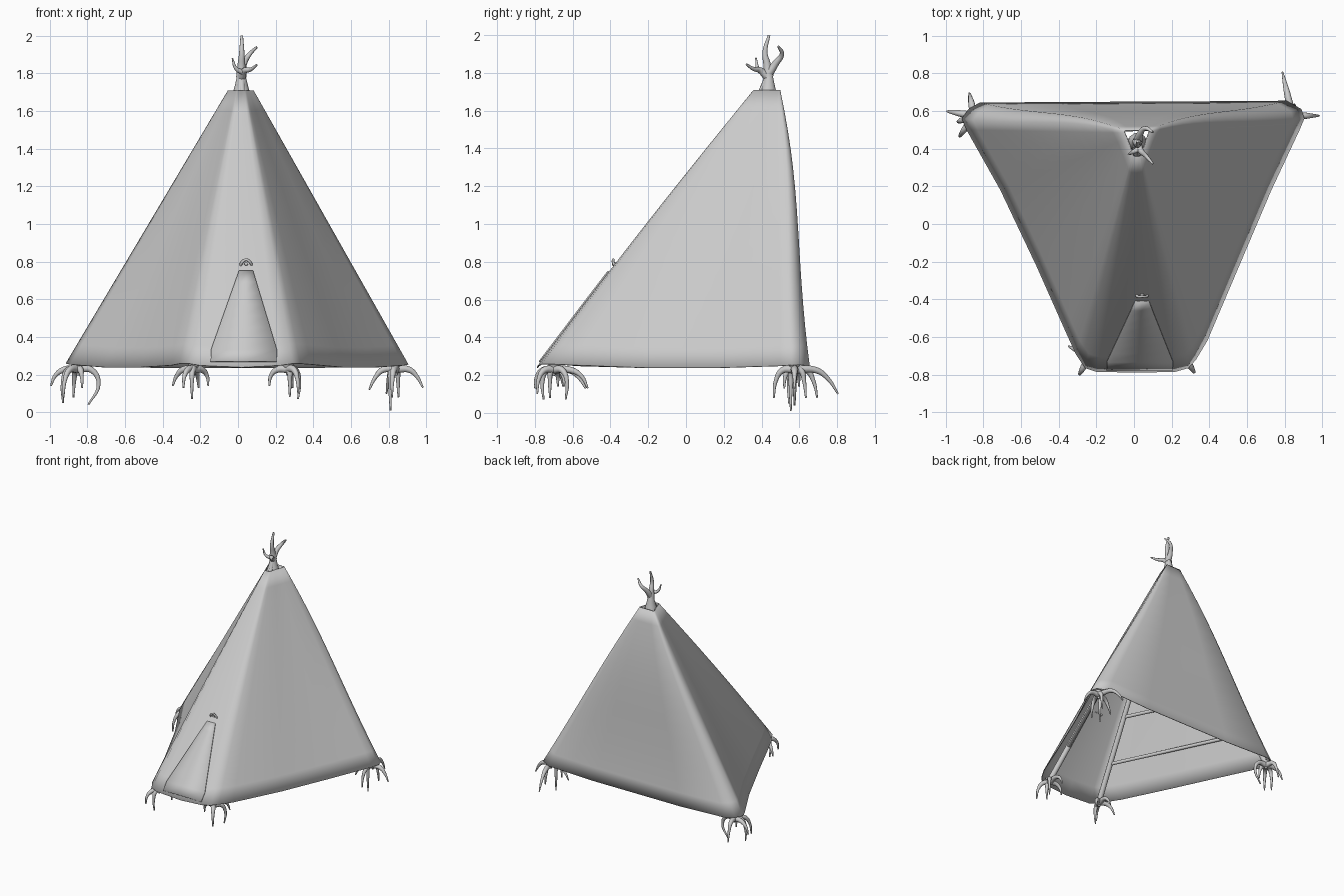
import bpy, bmesh, math
from mathutils import Vector

cube = bpy.data.objects.get("Cube")
if cube:
    bpy.data.objects.remove(cube)

grey = bpy.data.materials.new("plain_grey")
grey.use_nodes = True
colour = (0.6, 0.6, 0.6, 1)
grey.diffuse_color = colour
grey.node_tree.nodes["Principled BSDF"].inputs["Base Color"].default_value = colour

HEM_Z, TOP_Z = 0.25, 1.71


def finish(obj, angle=60):
    obj.data.materials.append(grey)
    bpy.ops.object.select_all(action='DESELECT')
    obj.select_set(True)
    bpy.context.view_layer.objects.active = obj
    if obj.type == 'CURVE':
        bpy.ops.object.convert(target='MESH')
        obj = bpy.context.object
    bpy.ops.object.shade_smooth_by_angle(angle=math.radians(angle))
    return obj


def mesh_object(name, bm, thickness=0, offset=-1):
    bmesh.ops.recalc_face_normals(bm, faces=bm.faces[:])
    mesh = bpy.data.meshes.new(name)
    bm.to_mesh(mesh)
    bm.free()
    obj = bpy.data.objects.new(name, mesh)
    bpy.context.collection.objects.link(obj)
    if thickness:
        mod = obj.modifiers.new("thickness", 'SOLIDIFY')
        mod.thickness, mod.offset = thickness, offset
    return finish(obj)


def tubes(name, paths, tip=0.25):
    """Smooth tapered tubes: each path is (radius, points)."""
    curve = bpy.data.curves.new(name, 'CURVE')
    curve.dimensions = '3D'
    curve.bevel_depth = 1
    curve.bevel_resolution = 3
    curve.resolution_u = 5
    curve.use_fill_caps = True
    for radius, points in paths:
        spline = curve.splines.new('BEZIER')
        spline.bezier_points.add(len(points) - 1)
        for i, (bp, co) in enumerate(zip(spline.bezier_points, points)):
            bp.co = co
            bp.handle_left_type = bp.handle_right_type = 'AUTO'
            t = i / (len(points) - 1)
            bp.radius = radius * (1 - t * (1 - tip))
    obj = bpy.data.objects.new(name, curve)
    bpy.context.collection.objects.link(obj)
    return finish(obj)


# Canvas: rounded hem outline lofted up to a small smoke hole
hem = [(-0.2, -0.785, .25), (0.02, -0.79, .24), (0.22, -0.785, .25), (0.29, -0.765, .26),
       (0.33, -0.72, .26), (0.39, -0.62, .255), (0.56, -0.22, .24), (0.73, 0.18, .24),
       (0.88, 0.5, .25), (0.905, 0.56, .255), (0.89, 0.61, .255), (0.81, 0.655, .25),
       (0.4, 0.652, .235), (0, 0.65, .235), (-0.4, 0.648, .235), (-0.82, 0.645, .25),
       (-0.88, 0.61, .255), (-0.915, 0.56, .26), (-0.89, 0.5, .255), (-0.71, 0.18, .24),
       (-0.52, -0.22, .24), (-0.36, -0.58, .25), (-0.31, -0.69, .26), (-0.26, -0.765, .26)]


def canvas_point(p, t):
    x, y, z = p
    top = Vector((0.015 + x * 0.075, 0.435 + y * 0.098, TOP_Z))
    q = Vector(p).lerp(top, t)
    swell = math.sin(math.pi * t)
    if y > 0.5:
        q.y += 0.028 * math.sin(math.pi * t ** 1.6) - 0.016 * swell * (1 - t)
    else:
        q.y -= 0.018 * swell * max(0, -y)
    return q


bm = bmesh.new()
LEVELS = 14
rings = [[bm.verts.new(canvas_point(p, k / LEVELS)) for p in hem] for k in range(LEVELS + 1)]
for low, high in zip(rings, rings[1:]):
    for i in range(len(hem)):
        j = (i + 1) % len(hem)
        bm.faces.new((low[i], low[j], high[j], high[i]))
mesh_object("canvas", bm, 0.006)

# Door flap: thin plate following the front panel
bm = bmesh.new()
rows = []
for k in range(9):
    z = 0.27 + k * 0.06
    t = (z - HEM_Z) / (TOP_Z - HEM_Z)
    y = canvas_point((0.02, -0.79, HEM_Z), t).y - 0.002
    s = k / 8
    trim = 0.02 if k == 0 else 0
    left, right = -0.165 + 0.17 * s + trim, 0.225 - 0.145 * s - trim
    rows.append([bm.verts.new((x, y, z)) for x in (left, (left + right) / 2, right)])
for a, b in zip(rows, rows[1:]):
    for i in range(2):
        bm.faces.new((a[i], a[i + 1], b[i + 1], b[i]))
mesh_object("door_flap", bm, 0.008, 0)

# Door toggle: small loop with a bead
tubes("door_toggle", [(0.008, [(0.012, -0.37, 0.77), (0.02, -0.385, 0.795), (0.043, -0.385, 0.81),
                               (0.066, -0.385, 0.795), (0.074, -0.37, 0.77)]),
                      (0.012, [(0.043, -0.36, 0.785), (0.043, -0.39, 0.79)])], 0.8)

# Inner frame: corner poles meeting at the top, with side rails
apex = Vector((0.015, 0.43, 1.74))
feet = {"front_right": Vector((-0.235, -0.7, 0.24)), "front_left": Vector((0.265, -0.7, 0.24)),
        "back_right": Vector((-0.85, 0.575, 0.24)), "back_left": Vector((0.84, 0.575, 0.24))}
for name, foot in feet.items():
    tubes(name + "_pole", [(0.022, [foot, foot.lerp(apex, 0.5), apex])], 0.7)
for side in ("right", "left"):
    for i, t in enumerate((0.16, 0.36)):
        ends = [feet[end + side].lerp(apex, t) for end in ("front_", "back_")]
        tubes(f"{side}_rail_{i + 1}", [(0.014, ends)], 1)


# Antler feet: arched prongs, each given as outward x, outward y and tip height
def antler_foot(name, prongs):
    hub = feet[name]
    paths = [(0.032, [hub + Vector((0, 0, 0.02)), hub - Vector((0, 0, 0.045))])]
    for dx, dy, tip_z, curl in prongs:
        out = Vector((dx, dy, 0))
        start = hub - Vector((0, 0, 0.01))
        bend = hub + out * 0.65 - Vector((0, 0, 0.015))
        knee = hub + out * 1.0
        knee.z = 0.55 * hub.z + 0.45 * tip_z
        tip = hub + out * curl
        tip.z = tip_z
        paths.append((0.023, [start, bend, knee, tip]))
    tubes(name + "_antler_foot", paths, 0.2)


antler_foot("front_right", [(-0.09, 0.04, .14, 1.25), (-0.01, -0.06, .07, .9), (0.07, 0.05, .14, 1.1),
                            (0.02, 0.13, .13, 1.3), (-0.05, -0.09, .13, 1.1)])
antler_foot("front_left", [(-0.09, 0.02, .14, 1.1), (0.01, -0.02, .08, 1.0), (0.05, -0.08, .1, 1.1),
                           (0.06, 0.07, .07, 0.9), (0.02, 0.15, .13, 1.2)])
antler_foot("back_right", [(-0.12, 0.02, .14, 1.2), (-0.08, -0.03, .05, 1.0), (-0.07, -0.1, .08, 1.1),
                           (-0.02, 0.1, .08, 1.2), (0.11, 0, .04, .5), (0.02, -0.05, .13, 1.1)])
antler_foot("back_left", [(-0.11, -0.02, .12, 1.3), (-0.03, -0.02, .01, 1.0), (-0.02, -0.1, .08, 1.1),
                          (-0.04, 0.18, .1, 1.28), (0.11, 0, .13, 1.3), (0.01, 0.05, .08, 1.2)])

# Antler finial on the top
tubes("antler_finial", [
    (0.05, [(0.018, 0.435, 1.68), (0.018, 0.437, 1.75), (0.018, 0.437, 1.83)]),
    (0.028, [(0.018, 0.437, 1.78), (0.018, 0.43, 1.84), (0.02, 0.418, 1.91), (0.02, 0.44, 2.0)]),
    (0.024, [(0.02, 0.44, 1.8), (0.03, 0.475, 1.85), (0.06, 0.508, 1.9), (0.1, 0.488, 1.94)]),
    (0.022, [(0.02, 0.43, 1.78), (0.035, 0.39, 1.815), (0.065, 0.36, 1.82), (0.1, 0.32, 1.845)]),
    (0.016, [(0.03, 0.4, 1.805), (-0.01, 0.38, 1.825), (-0.03, 0.37, 1.88)])])
for i, foot in enumerate(feet.values()):
    # Roots of the finial gripping the pole tops
    tubes(f"finial_root_{i + 1}", [(0.02, [(0.018, 0.436, 1.78), apex.lerp(foot, 0.03),
                                          apex.lerp(foot, 0.08)])], 0.7)
